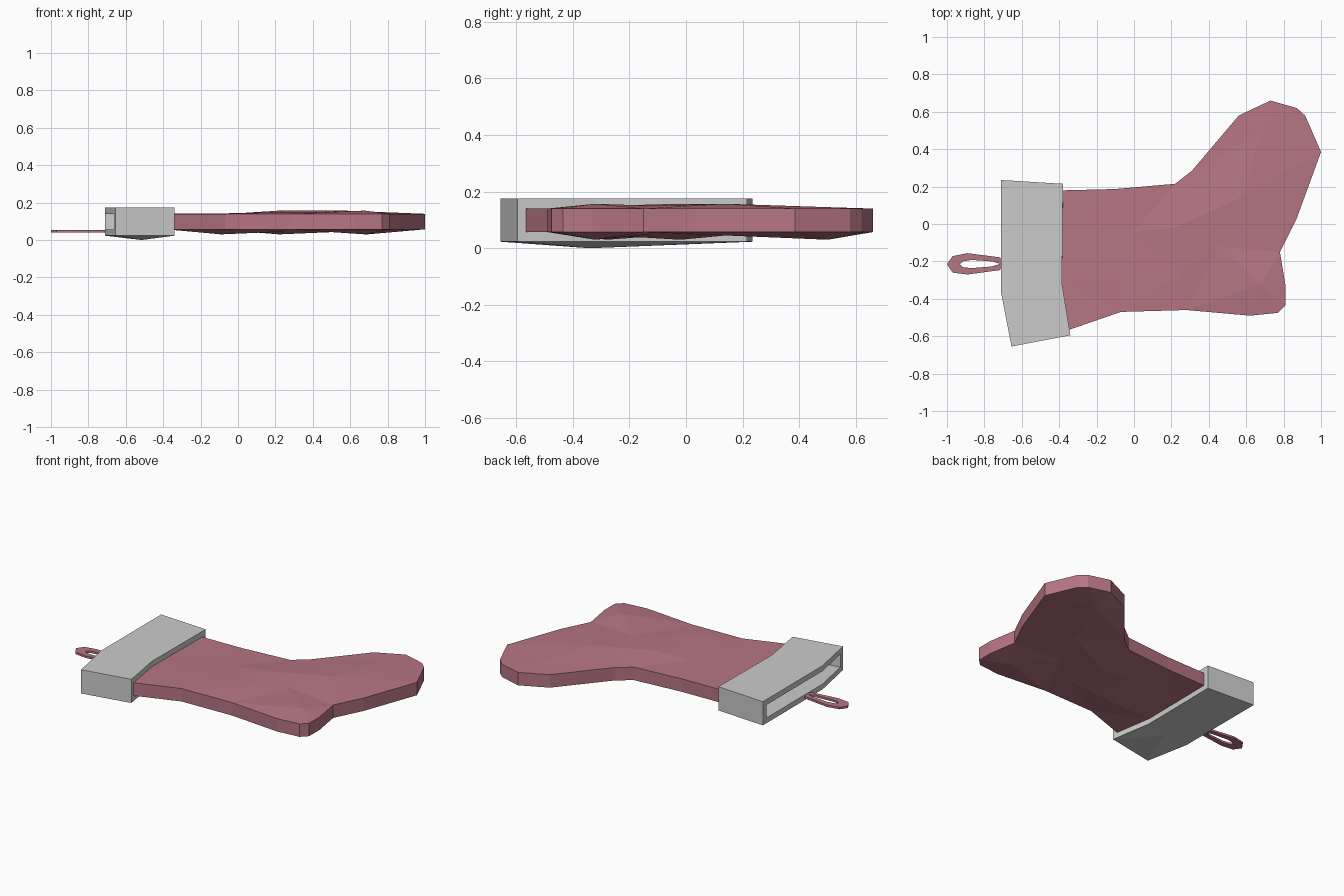
import bpy, bmesh
from mathutils import Vector
from mathutils.geometry import delaunay_2d_cdt

if "Cube" in bpy.data.objects:
    bpy.data.objects.remove(bpy.data.objects["Cube"])

red = bpy.data.materials.new("dusty_red")
red.diffuse_color = (0.47, 0.18, 0.23, 1)
red.use_nodes = True
red.node_tree.nodes["Principled BSDF"].inputs["Base Color"].default_value = red.diffuse_color


def make(name, verts, faces, material=None):
    mesh = bpy.data.meshes.new(name)
    mesh.from_pydata(verts, [], faces)
    bm = bmesh.new()
    bm.from_mesh(mesh)
    bmesh.ops.recalc_face_normals(bm, faces=bm.faces)
    bm.to_mesh(mesh)
    bm.free()
    obj = bpy.data.objects.new(name, mesh)
    bpy.context.collection.objects.link(obj)
    if material:
        mesh.materials.append(material)
    return obj


def bridge_rings(rings):
    """Quads joining each ring to the next, the last back to the first."""
    n, m = len(rings[0]), len(rings)
    verts = [p for r in rings for p in r]
    faces = []
    for r in range(m):
        for i in range(n):
            j, s = (i + 1) % n, (r + 1) % m
            faces.append((r * n + i, r * n + j, s * n + j, s * n + i))
    return verts, faces


# Stocking body: triangulated puffy top and bottom, straight side wall, open at the cuff
outline = [(-.38, .18), (-.383, -.06), (-.385, -.32), (-.345, -.565), (-.07, -.47),
           (.28, -.46), (.62, -.49), (.77, -.475), (.81, -.435), (.81, -.33),
           (.78, -.15), (.87, .03), (1.0, .385), (.915, .58), (.87, .62),
           (.73, .66), (.56, .58), (.31, .285), (.22, .215), (-.10, .187)]
OPEN_EDGES = 3
# interior points: x, y, top z, bottom z
puffs = [(-.09, -.28, .142, .03), (.0, -.04, .143, .048), (.22, -.02, .157, .03),
         (.25, -.27, .150, .045), (.45, -.12, .150, .050), (.68, -.32, .157, .03),
         (.57, .14, .157, .045), (.69, .50, .145, .03)]


def sheet(side):
    pts = [Vector(p) for p in outline] + [Vector(p[:2]) for p in puffs]
    heights = [(.14, .057)[side]] * len(outline) + [p[2 + side] for p in puffs]
    vs, _, fs, orig, _, _ = delaunay_2d_cdt(
        pts, [], [list(range(len(outline)))], 1, 1e-5)
    ids = [o[0] for o in orig]
    verts = [(p.x, p.y, z) for p, z in zip(pts, heights)]
    return verts, [tuple(ids[i] for i in f) for f in fs]


top_v, top_f = sheet(0)
low_v, low_f = sheet(1)
k, n = len(top_v), len(outline)
faces = top_f + [tuple(i + k for i in f) for f in low_f]
for i in range(OPEN_EDGES, n):
    j = (i + 1) % n
    faces.append((i, j, j + k, i + k))
make("stocking_body", top_v + low_v, faces, red)


# Cuff: open thick-walled sleeve, with a sagging underside
def section(stations, top, low):
    return [(x, y, top) for x, y in stations] + [(x, y, low) for x, y in stations[::-1]]


outer_back = section([(-.71, .235), (-.71, -.37), (-.655, -.655)], .175, .023)
outer_front = section([(-.38, .215), (-.385, -.32), (-.34, -.595)], .175, .023)
inner_front = section([(-.38, .18), (-.385, -.32), (-.345, -.565)], .14, .057)
inner_back = section([(-.71, .20), (-.71, -.37), (-.661, -.62)], .14, .057)
verts, faces = bridge_rings([outer_back, outer_front, inner_front, inner_back])
sag = len(verts)
verts.append((-.515, -.34, 0))
faces = [f for f in faces if f not in ((3, 4, 10, 9), (4, 5, 11, 10))]
rim = [3, 4, 5, 11, 10, 9]
faces += [(rim[i], rim[(i + 1) % 6], sag) for i in range(6)]
make("cuff", verts, faces)

# Hanging loop: flat ring tucked into the cuff's lower wall
loop_out = [(-1, -.215), (-.97, -.172), (-.89, -.156), (-.72, -.178),
            (-.67, -.212), (-.72, -.247), (-.89, -.27), (-.97, -.26)]
loop_in = [(-.932, -.215), (-.915, -.2), (-.87, -.192), (-.76, -.2),
           (-.715, -.213), (-.76, -.227), (-.87, -.236), (-.915, -.231)]
ring = lambda pts, z: [(x, y, z) for x, y in pts]
verts, faces = bridge_rings([ring(loop_out, .053), ring(loop_in, .053),
                             ring(loop_in, .04), ring(loop_out, .04)])
make("hanging_loop", verts, faces, red)
